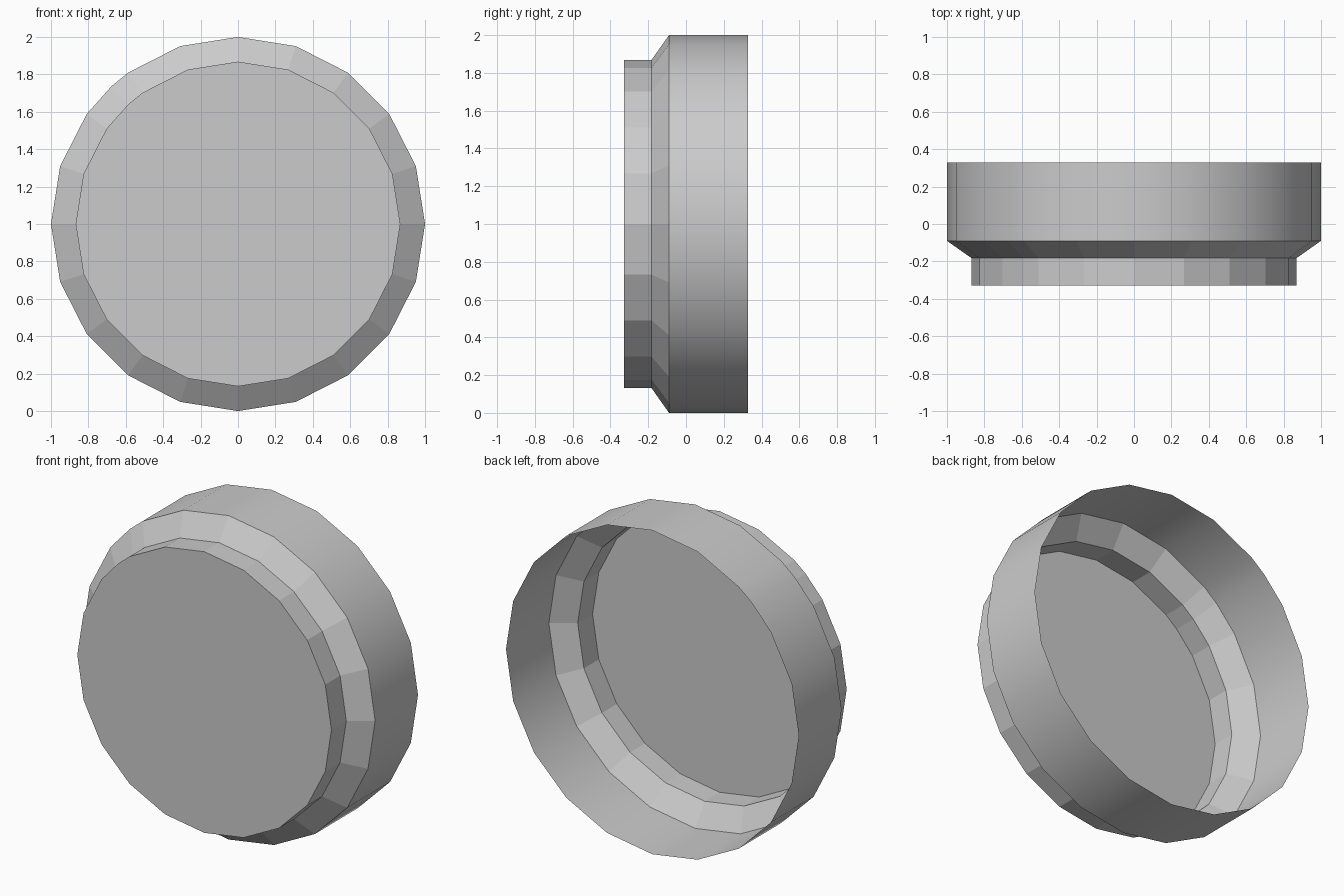
import bpy, bmesh
from math import cos, sin, radians

if "Cube" in bpy.data.objects:
    bpy.data.objects.remove(bpy.data.objects["Cube"])

# Twenty-sided outline with one additional point on the upper left
angles = sorted([i * 18 for i in range(20)] + [132.6])

# Profile from the open back to the front: (y, radius)
profile = [(0.328, 1.0), (-0.09, 1.0), (-0.183, 0.868), (-0.328, 0.868)]

bm = bmesh.new()
rings = [[bm.verts.new((r * cos(radians(a)), y, 1 + r * sin(radians(a))))
          for a in angles] for y, r in profile]

# Smooth outer wall, then faceted chamfer and front lip
n = len(angles)
for k in range(len(rings) - 1):
    a, b = rings[k], rings[k + 1]
    for i in range(n):
        j = (i + 1) % n
        f = bm.faces.new((a[i], b[i], b[j], a[j]))
        f.smooth = (k == 0)

# Flat front disc; the back stays open
bm.faces.new(rings[-1])
bmesh.ops.recalc_face_normals(bm, faces=bm.faces[:])
bm.normal_update()
if next(f for f in bm.faces if len(f.verts) == n).normal.y > 0:
    bmesh.ops.reverse_faces(bm, faces=bm.faces[:])

mesh = bpy.data.meshes.new("stepped_cap")
bm.to_mesh(mesh)
bm.free()
bpy.context.collection.objects.link(bpy.data.objects.new("stepped_cap", mesh))
